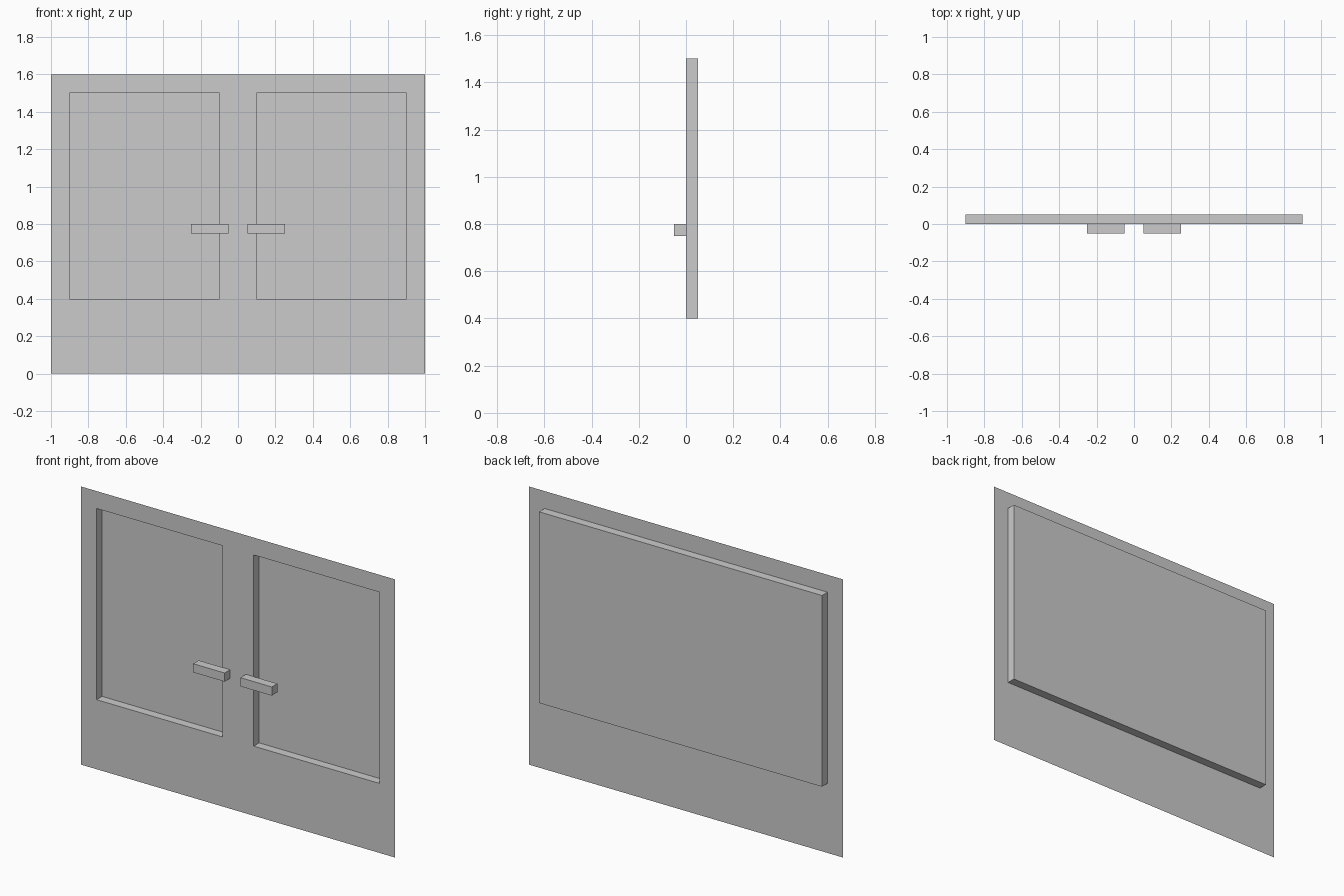
import bpy, bmesh

if "Cube" in bpy.data.objects:
    bpy.data.objects.remove(bpy.data.objects["Cube"])

DEPTH = 0.05
Z0, Z1 = 0.4, 1.5


def finish(bm, name):
    mesh = bpy.data.meshes.new(name)
    bm.to_mesh(mesh)
    bm.free()
    obj = bpy.data.objects.new(name, mesh)
    bpy.context.collection.objects.link(obj)
    return obj


def box(name, lo, hi):
    bm = bmesh.new()
    bmesh.ops.create_cube(bm, size=1)
    for v in bm.verts:
        v.co = [(lo[i] + hi[i]) / 2 + v.co[i] * (hi[i] - lo[i]) for i in range(3)]
    return finish(bm, name)


# Thin front sheet, divided so the two panes can be pushed back
xs = [-1, -0.9, -0.1, 0.1, 0.9, 1]
zs = [0, Z0, Z1, 1.6]
bm = bmesh.new()
grid = [[bm.verts.new((x, 0, z)) for x in xs] for z in zs]
panes = []
for r in range(len(zs) - 1):
    for c in range(len(xs) - 1):
        f = bm.faces.new((grid[r][c], grid[r][c + 1], grid[r + 1][c + 1], grid[r + 1][c]))
        if r == 1 and c in (1, 3):
            panes.append(f)

# Recessed panes, with the front openings cleared
out = bmesh.ops.extrude_face_region(bm, geom=panes)
for v in out["geom"]:
    if isinstance(v, bmesh.types.BMVert):
        v.co.y = DEPTH
bmesh.ops.delete(bm, geom=[f for f in panes if f.is_valid], context='FACES_ONLY')
finish(bm, "door_panel")

# Closed channel behind the centre post, joining the two recesses at the back
bm = bmesh.new()
path = [(0, Z0), (DEPTH, Z0), (DEPTH, Z1), (0, Z1)]
left, right = ([bm.verts.new((x, y, z)) for y, z in path] for x in (-0.1, 0.1))
for i in range(3):
    bm.faces.new((left[i], left[i + 1], right[i + 1], right[i]))
finish(bm, "centre_post_back")

# Handles
for side, x in (("left", -0.15), ("right", 0.15)):
    box(side + "_handle", (x - 0.1, -DEPTH, 0.75), (x + 0.1, 0, 0.8))
